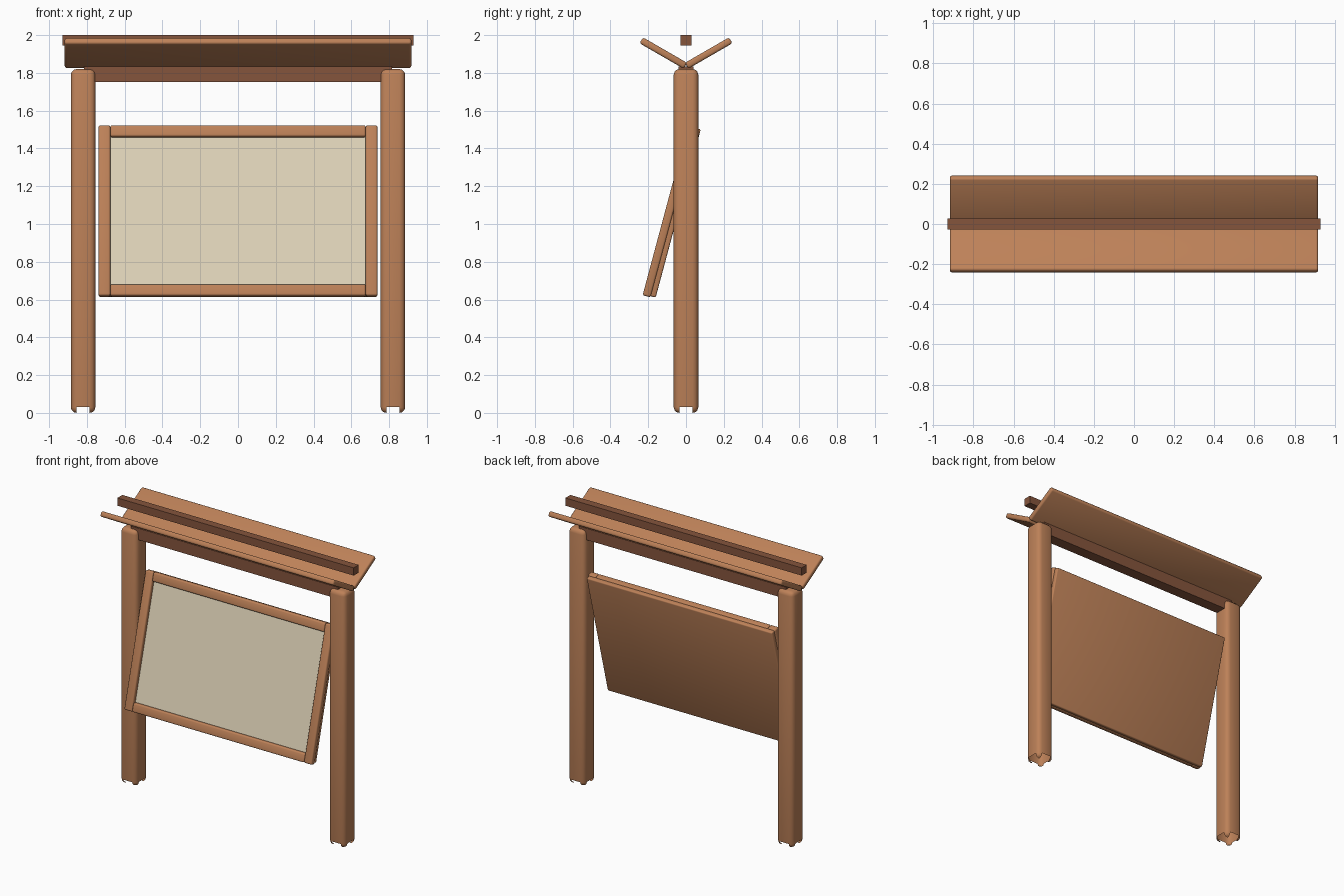
import bpy, bmesh, math
from mathutils import Matrix, Vector

if "Cube" in bpy.data.objects:
    bpy.data.objects.remove(bpy.data.objects["Cube"])


def material(name, color):
    m = bpy.data.materials.new(name)
    m.diffuse_color = (*color, 1)
    m.use_nodes = True
    m.node_tree.nodes["Principled BSDF"].inputs["Base Color"].default_value = m.diffuse_color
    return m


LIGHT = material("light wood", (0.51, 0.22, 0.098))
DARK = material("dark wood", (0.235, 0.09, 0.046))
PAPER = material("cream paper", (0.73, 0.645, 0.475))


def box(name, lo, hi, mat, bevel=0.0, segments=3, matrix=Matrix(), open_bottom=False):
    """Box between two corners, with rounded edges, placed by a matrix."""
    lo, hi = Vector(lo), Vector(hi)
    bm = bmesh.new()
    bmesh.ops.create_cube(bm, size=1)
    size, mid = hi - lo, (hi + lo) / 2
    for v in bm.verts:
        v.co = Vector(a * b for a, b in zip(v.co, size)) + mid
    if bevel:
        bmesh.ops.bevel(bm, geom=bm.edges[:], offset=bevel, segments=segments,
                        profile=0.5, affect='EDGES')
    if open_bottom:
        # remove the underside and its rounded strips, leaving the corner tips
        doomed = []
        for f in bm.faces:
            c = f.calc_center_median() - mid
            corner = (abs(c.x) > size.x / 2 - bevel and abs(c.y) > size.y / 2 - bevel)
            if c.z < -size.z / 2 + bevel and not corner:
                doomed.append(f)
        bmesh.ops.delete(bm, geom=doomed, context='FACES')
    me = bpy.data.meshes.new(name)
    bm.to_mesh(me)
    bm.free()
    me.materials.append(mat)
    ob = bpy.data.objects.new(name, me)
    ob.matrix_world = matrix
    bpy.context.collection.objects.link(ob)
    if bevel:
        bpy.ops.object.select_all(action='DESELECT')
        ob.select_set(True)
        bpy.context.view_layer.objects.active = ob
        bpy.ops.object.shade_smooth_by_angle(angle=math.radians(50))
    return ob


# Posts
for side, x in (("left", -0.82), ("right", 0.82)):
    box(side + "_post", (x - 0.065, -0.065, 0), (x + 0.065, 0.065, 1.82), LIGHT,
        0.03, open_bottom=True)

# Cross beam and ridge bar
box("cross_beam", (-0.815, -0.04, 1.753), (0.815, 0.04, 1.835), DARK)
box("ridge_bar", (-0.93, -0.028, 1.945), (0.93, 0.028, 2.0), DARK)

# Two roof boards forming a V
for side, s in (("front", -1), ("back", 1)):
    place = Matrix.Translation((0, s * 0.12, 1.905)) @ Matrix.Rotation(s * math.radians(30), 4, 'X')
    box(side + "_roof_board", (-0.918, -0.135, -0.018), (0.918, 0.135, 0.018), LIGHT,
        0.012, matrix=place)

# Tilted notice board: back panel, paper and frame
tilt = Matrix.Translation((0, -0.075, 1.065)) @ Matrix.Rotation(math.radians(-15), 4, 'X')
W, H, R = 0.738, 0.467, 0.062
box("back_panel", (-W + 0.008, 0.0, -H + 0.006), (W - 0.008, 0.035, H - 0.006), LIGHT,
    0.008, matrix=tilt)
box("paper_sheet", (-W + R - 0.01, -0.008, -H + R - 0.01),
    (W - R + 0.01, 0.001, H - R + 0.01), PAPER, matrix=tilt)
for side, s in (("left", -1), ("right", 1)):
    x = s * (W - R / 2)
    box(side + "_frame", (x - R / 2, -0.035, -H), (x + R / 2, 0.008, H), LIGHT,
        0.01, matrix=tilt)
for side, s in (("bottom", -1), ("top", 1)):
    z = s * (H - R / 2)
    box(side + "_frame", (-W + R, -0.035, z - R / 2), (W - R, 0.008, z + R / 2), LIGHT,
        0.01, matrix=tilt)
